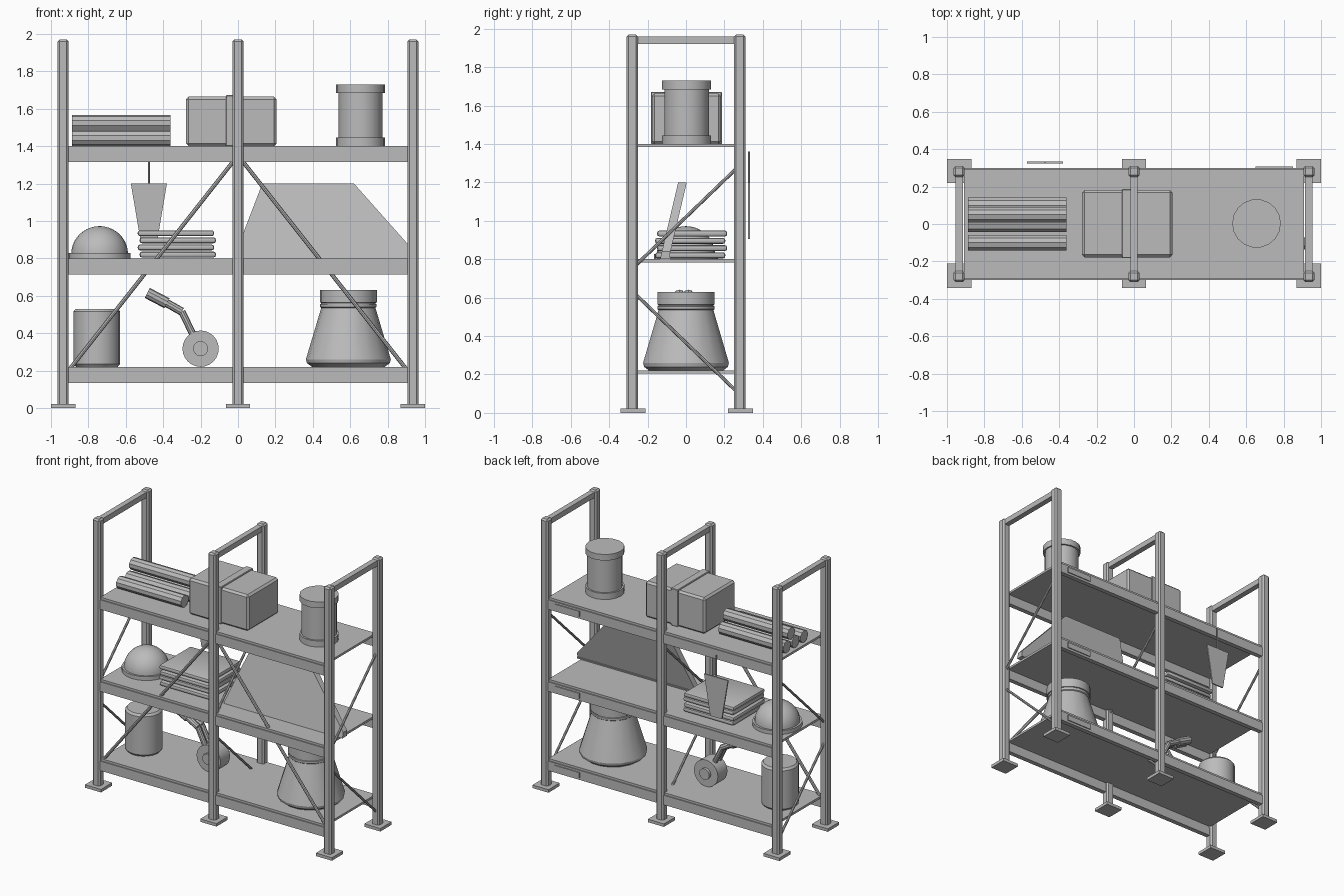
import bpy, bmesh, math
from mathutils import Vector

cube = bpy.data.objects.get("Cube")
if cube:
    bpy.data.objects.remove(cube, do_unlink=True)

# Single flat grey used everywhere
grey = bpy.data.materials.new("plain_grey")
grey.use_nodes = True
tone = (0.5, 0.5, 0.5, 1)
grey.diffuse_color = tone
grey.node_tree.nodes["Principled BSDF"].inputs["Base Color"].default_value = tone


def finish(bm, name, smooth=False):
    bmesh.ops.recalc_face_normals(bm, faces=bm.faces[:])
    mesh = bpy.data.meshes.new(name)
    bm.to_mesh(mesh)
    bm.free()
    obj = bpy.data.objects.new(name, mesh)
    bpy.context.collection.objects.link(obj)
    mesh.materials.append(grey)
    if smooth:
        bpy.ops.object.select_all(action='DESELECT')
        obj.select_set(True)
        bpy.context.view_layer.objects.active = obj
        bpy.ops.object.shade_smooth_by_angle(angle=math.radians(30))
    return obj


def box(name, centre, size, bevel=0, segments=1):
    bm = bmesh.new()
    bmesh.ops.create_cube(bm, size=1)
    for v in bm.verts:
        v.co = Vector(centre) + Vector(a * b for a, b in zip(v.co, size))
    if bevel:
        bmesh.ops.bevel(bm, geom=bm.edges[:], offset=bevel, segments=segments,
                        profile=0.5, affect='EDGES')
    return finish(bm, name, segments > 1)


def rod(name, start, end, radius, sides=8):
    a, b = Vector(start), Vector(end)
    bm = bmesh.new()
    bmesh.ops.create_cone(bm, cap_ends=True, segments=sides, radius1=radius,
                          radius2=radius, depth=(b - a).length)
    turn = (b - a).to_track_quat('Z', 'Y').to_matrix()
    for v in bm.verts:
        v.co = turn @ v.co + (a + b) / 2
    return finish(bm, name, sides > 12)


def lathe(name, centre, profile, sides=18):
    # Profile is (radius, height) pairs, closed by flat caps
    bm = bmesh.new()
    rings = []
    for r, z in profile:
        rings.append([bm.verts.new((centre[0] + r * math.cos(math.tau * i / sides),
                                    centre[1] + r * math.sin(math.tau * i / sides),
                                    centre[2] + z)) for i in range(sides)])
    for low, high in zip(rings, rings[1:]):
        for i in range(sides):
            j = (i + 1) % sides
            bm.faces.new((low[i], low[j], high[j], high[i]))
    bm.faces.new(rings[0])
    bm.faces.new(rings[-1])
    return finish(bm, name, True)


def slab(name, outline, y_at, thickness):
    # Upright plate from an (x, z) outline; y_at gives the front face for a height
    bm = bmesh.new()
    front = [bm.verts.new((x, y_at(z), z)) for x, z in outline]
    back = [bm.verts.new((x, y_at(z) + thickness, z)) for x, z in outline]
    bm.faces.new(front)
    bm.faces.new(back)
    for i in range(len(outline)):
        j = (i + 1) % len(outline)
        bm.faces.new((front[i], front[j], back[j], back[i]))
    return finish(bm, name)


# Rack frames: posts, feet, top ties and side braces
for label, x in (("right", -0.935), ("middle", 0), ("left", 0.935)):
    for side, y in (("front", -0.28), ("back", 0.28)):
        box(f"{label}_{side}_post", (x, y, 0.99), (0.06, 0.06, 1.96), 0.011)
        box(f"{label}_{side}_foot", (x, y + 0.003, 0.011), (0.13, 0.13, 0.022))
    box(f"{label}_top_tie", (x, 0, 1.94), (0.04, 0.52, 0.04))
    rod(f"{label}_upper_side_brace", (x, -0.26, 0.77), (x, 0.26, 1.27), 0.009)
    rod(f"{label}_lower_side_brace", (x, -0.26, 0.615), (x, 0.26, 0.115), 0.009)

# Shelf decks, edge beams and rear tag plates
levels = {"bottom": 0.22, "middle": 0.80, "top": 1.40}
for label, z in levels.items():
    box(f"{label}_deck", (0, 0, z - 0.008), (1.82, 0.586, 0.016))
    for side, s in (("front", -1), ("back", 1)):
        box(f"{label}_{side}_beam", (0, s * 0.283, z - 0.051), (1.83, 0.034, 0.07))
    box(f"{label}_tag_plate", (0.75, 0.303, z - 0.05), (0.2, 0.008, 0.04))

# Long diagonal braces behind the front beams
for label, s in (("right", -1), ("left", 1)):
    rod(f"{label}_front_brace", (s * 0.02, -0.27, 1.325), (s * 0.91, -0.27, 0.195), 0.011)

# Top shelf: stacked tubes
for i, (y, z) in enumerate(((0.1, 1.443), (0, 1.443), (-0.1, 1.443), (0.05, 1.523))):
    rod(f"tube_{i + 1}", (-0.887, y, z), (-0.362, y, z), 0.044, 10)

# Top shelf: strapped crate and drum
box("crate", (-0.036, 0.002, 1.532), (0.484, 0.36, 0.264), 0.014)
box("crate_strap", (-0.036, 0.002, 1.536), (0.058, 0.37, 0.272), 0.004)
lathe("drum", (0.655, 0.003, 1.40),
      [(0.13, 0), (0.13, 0.045), (0.118, 0.045), (0.118, 0.285), (0.13, 0.285), (0.13, 0.33)])

# Middle shelf: dome on a disc
lathe("dome_base", (-0.74, 0, 0.80), [(0.166, 0), (0.166, 0.028)], 24)
lathe("dome", (-0.74, 0, 0.822),
      [(0.152 * math.cos(t * math.pi / 20), 0.15 * math.sin(t * math.pi / 20))
       for t in range(10)] + [(0.004, 0.15)], 24)

# Middle shelf: stack of soft pads
for i in range(4):
    shift = 0.005 * (-1) ** i
    box(f"pad_{i + 1}", (-0.327 + shift, 0.027 - shift, 0.82 + 0.038 * i),
        (0.408, 0.365, 0.031), 0.012, 2)

# Middle shelf: leaning panel with a bottom flange
def lean(z):
    return -0.135 + 0.235 * (z - 0.80)


slab("leaning_panel", [(-0.02, 0.81), (0.13, 1.2), (0.62, 1.2), (0.94, 0.84), (0.94, 0.81)],
     lean, 0.045)
slab("panel_flange", [(-0.02, 0.80), (0.94, 0.80), (0.94, 0.812), (-0.02, 0.812)], lean, 0.052)

# Tapered board hung behind the rack on a cord
slab("hanging_board", [(-0.573, 1.2), (-0.38, 1.2), (-0.43, 0.905), (-0.523, 0.905)],
     lambda z: 0.324, 0.01)
rod("hanging_cord", (-0.476, 0.329, 1.2), (-0.476, 0.329, 1.36), 0.005)

# Bottom shelf: canister
lathe("canister", (-0.755, -0.01, 0.22),
      [(0.112, 0), (0.125, 0.015), (0.125, 0.295), (0.112, 0.31)])

# Bottom shelf: wheel with a bent double handle
rod("wheel", (-0.2, -0.055, 0.317), (-0.2, 0.055, 0.317), 0.097, 24)
rod("wheel_hub", (-0.2, -0.07, 0.317), (-0.2, 0.075, 0.317), 0.04, 16)
for i, y in enumerate((-0.035, 0.012)):
    path = [(-0.225, y, 0.36), (-0.30, y, 0.515), (-0.38, y, 0.56), (-0.485, y, 0.615)]
    for j, r in enumerate((0.019, 0.022, 0.03)):
        rod(f"handle_{i + 1}_part_{j + 1}", path[j], path[j + 1], r, 10)

# Bottom shelf: flared pot with a rimmed neck
lathe("pot", (0.59, 0, 0.22),
      [(0.195, 0), (0.222, 0.02), (0.227, 0.04), (0.145, 0.315), (0.151, 0.32), (0.151, 0.335),
       (0.145, 0.337), (0.145, 0.342), (0.152, 0.344), (0.152, 0.41)])
